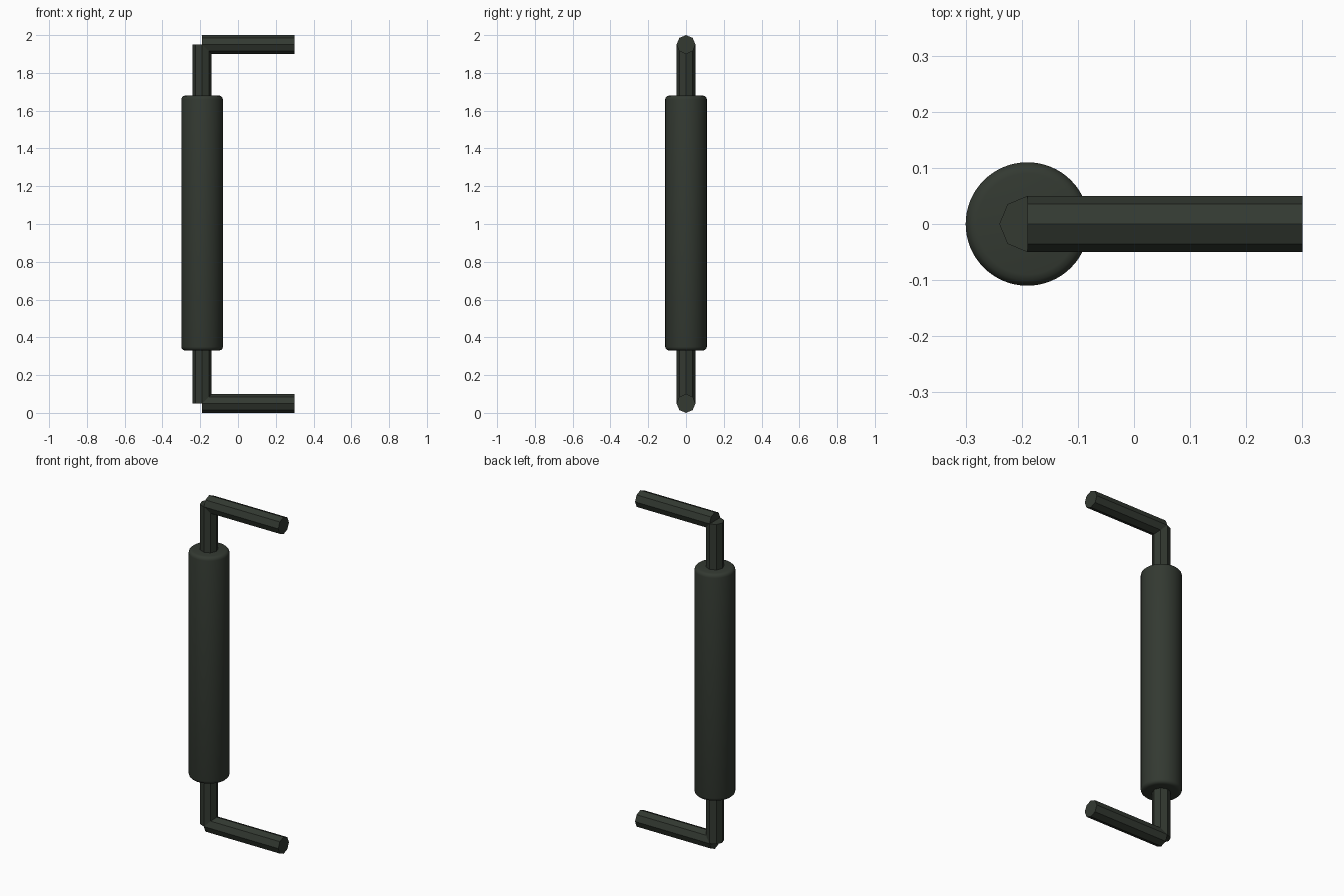
import bpy
import math
from mathutils import Matrix, Vector

cube = bpy.data.objects.get("Cube")
if cube:
    bpy.data.objects.remove(cube, do_unlink=True)

# One dark green-grey finish for the whole handle
dark = bpy.data.materials.new("dark_green_grey")
dark.use_nodes = True
colour = (0.033, 0.041, 0.031, 1.0)
dark.diffuse_color = colour
dark.node_tree.nodes["Principled BSDF"].inputs["Base Color"].default_value = colour

BAR_X = -0.19
ROD_R = 0.05
LOW, HIGH = ROD_R, 2 - ROD_R


def rod(name, start, end, radius, sides):
    """Straight capped rod between two points, with a corner on each axis."""
    start, end = Vector(start), Vector(end)
    axis = end - start
    bpy.ops.mesh.primitive_cylinder_add(vertices=sides, radius=radius,
                                        depth=axis.length)
    ob = bpy.context.object
    ob.name = name
    turn = axis.to_track_quat('Z', 'Y').to_matrix().to_4x4()
    ob.data.transform(Matrix.Translation((start + end) / 2) @ turn)
    ob.data.materials.append(dark)
    return ob


# Octagonal bar and its two mounting arms
rod("upright_bar", (BAR_X, 0, LOW), (BAR_X, 0, HIGH), ROD_R, 8)
for name, z in (("lower_arm", LOW), ("upper_arm", HIGH)):
    rod(name, (BAR_X, 0, z), (0.30, 0, z), ROD_R, 8)

# Round grip sleeve with softened rims
grip = rod("grip", (BAR_X, 0, 0.33), (BAR_X, 0, 1.68), 0.11, 64)
bevel = grip.modifiers.new("soft_rims", 'BEVEL')
bevel.width = 0.02
bevel.segments = 3
bevel.limit_method = 'ANGLE'
bevel.angle_limit = math.radians(60)
bpy.ops.object.modifier_apply(modifier=bevel.name)
bpy.ops.object.shade_smooth_by_angle(angle=math.radians(35))
